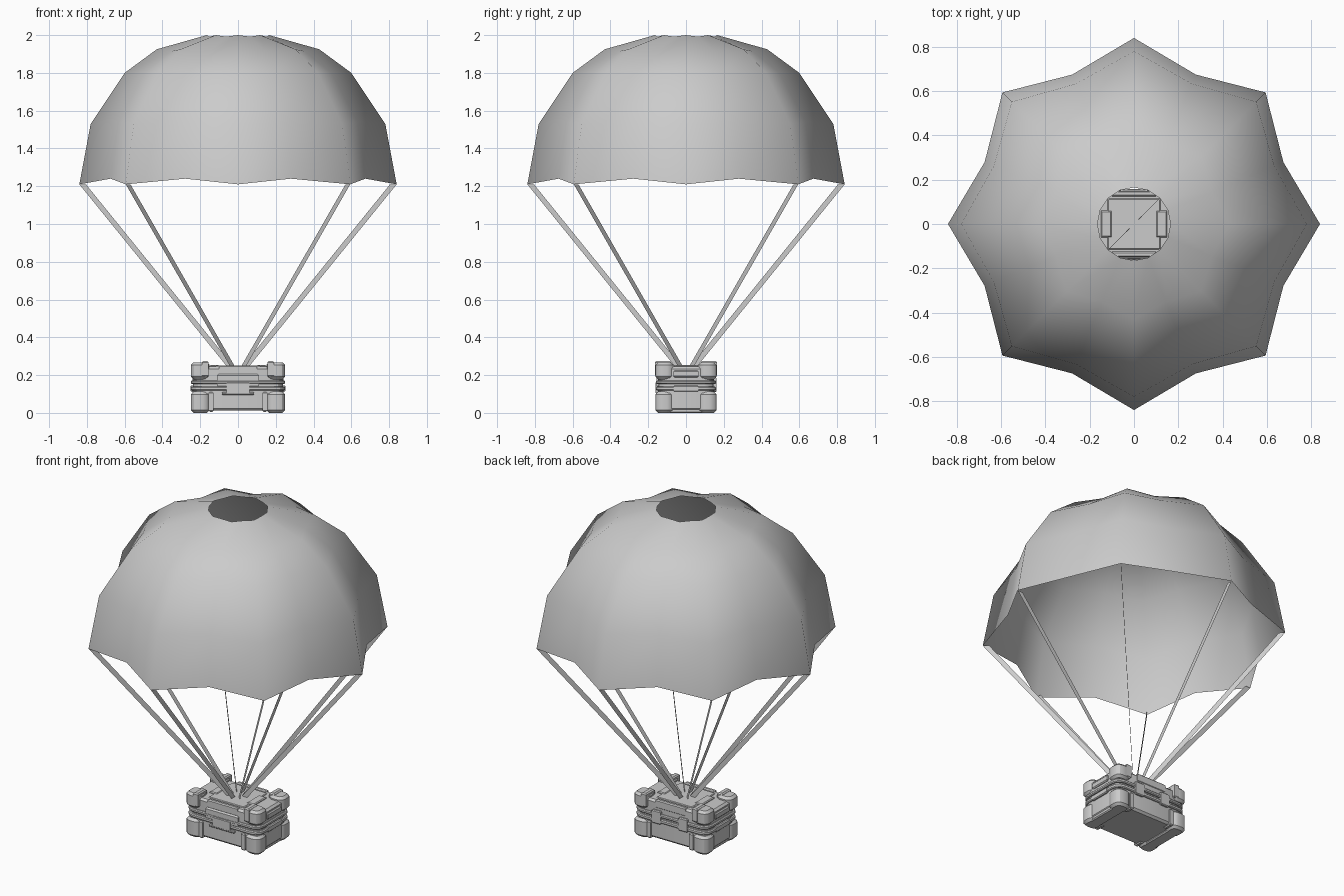
import bpy, bmesh, math
from mathutils import Vector

if "Cube" in bpy.data.objects:
    bpy.data.objects.remove(bpy.data.objects["Cube"])


def finish(name, bm, angle=None):
    me = bpy.data.meshes.new(name)
    bm.to_mesh(me)
    bm.free()
    ob = bpy.data.objects.new(name, me)
    bpy.context.collection.objects.link(ob)
    if angle:
        bpy.ops.object.select_all(action='DESELECT')
        ob.select_set(True)
        bpy.context.view_layer.objects.active = ob
        bpy.ops.object.shade_smooth_by_angle(angle=math.radians(angle))
    return ob


def slab(name, x, y, z, corner=0.0, edge=0.0):
    """Box between (lo, hi) ranges, rounded vertical corners, chamfered top and bottom."""
    bm = bmesh.new()
    bmesh.ops.create_cube(bm, size=1)
    for v in bm.verts:
        v.co = Vector([(r[0] + r[1]) / 2 + c * (r[1] - r[0]) for r, c in zip((x, y, z), v.co)])
    if corner:
        es = [e for e in bm.edges if abs(e.verts[0].co.z - e.verts[1].co.z) > 1e-5]
        bmesh.ops.bevel(bm, geom=es, offset=corner, segments=3, profile=0.5, affect='EDGES')
    if edge:
        es = [e for e in bm.edges if abs(e.verts[0].co.z - e.verts[1].co.z) < 1e-5]
        bmesh.ops.bevel(bm, geom=es, offset=edge, segments=1, affect='EDGES')
    return finish(name, bm, 30)


def span(a, b, s):
    return (a, b) if s > 0 else (-b, -a)


# Canopy: eight ridges with hollow gores between, open vent at the top
ridge = [(0.84, 1.21), (0.78, 1.53), (0.60, 1.80), (0.43, 1.925), (0.165, 2.0)]
valley = [(0.73, 1.24), (0.685, 1.54), (0.535, 1.80), (0.38, 1.915), (0.165, 1.992)]
bm = bmesh.new()
rings = []
for pr, pv in zip(ridge, valley):
    ring = []
    for i in range(16):
        r, z = pv if i % 2 else pr
        a = i * math.pi / 8
        ring.append(bm.verts.new((r * math.cos(a), r * math.sin(a), z)))
    rings.append(ring)
for lo, hi in zip(rings, rings[1:]):
    for i in range(16):
        j = (i + 1) % 16
        bm.faces.new((lo[i], lo[j], hi[j], hi[i]))
finish("canopy", bm, 60)

# Suspension straps: flat ribbons standing in radial planes
for k in range(8):
    a = k * math.pi / 4
    bm = bmesh.new()
    pts = [(0.84, 1.21), (0.805, 1.21), (0.015, 0.235), (0.05, 0.235)]
    bm.faces.new([bm.verts.new((r * math.cos(a), r * math.sin(a), z)) for r, z in pts])
    finish(f"strap_{k + 1}", bm)

# Crate shells and the recessed seam between them
slab("crate_base", (-0.24, 0.24), (-0.147, 0.147), (0.012, 0.135), 0.05, 0.012)
slab("crate_seam", (-0.238, 0.238), (-0.145, 0.145), (0.125, 0.165), 0.05)
slab("crate_lid", (-0.24, 0.24), (-0.147, 0.147), (0.155, 0.245), 0.05, 0.012)
slab("base_rim", (-0.25, 0.25), (-0.158, 0.158), (0.118, 0.140), 0.055, 0.005)
slab("lid_rim", (-0.25, 0.25), (-0.158, 0.158), (0.152, 0.172), 0.055, 0.005)

# Corner guards
for sx in (-1, 1):
    for sy in (-1, 1):
        slab("base_corner_guard", span(0.15, 0.25, sx), span(0.065, 0.162, sy),
             (0.0, 0.112), 0.035, 0.014)
        slab("lid_corner_guard", span(0.15, 0.25, sx), span(0.065, 0.162, sy),
             (0.178, 0.267), 0.035, 0.014)
        # Raised straps over the lid edges
        slab("lid_clamp", span(0.155, 0.19, sx), span(0.08, 0.163, sy),
             (0.19, 0.275), 0, 0.007)
        slab("base_clamp", span(0.13, 0.155, sx), span(0.10, 0.155, sy),
             (0.006, 0.11), 0, 0.006)

# Lid panels and edge ribs
slab("lid_panel", (-0.12, 0.12), (-0.115, 0.115), (0.235, 0.25), 0.01, 0.004)
for s in (-1, 1):
    slab("lid_edge_rib", (-0.10, 0.10), span(0.125, 0.15, s), (0.20, 0.252), 0, 0.006)
    slab("lid_end_bar", span(0.10, 0.15, s), (-0.06, 0.06), (0.235, 0.254), 0, 0.005)
    slab("bottom_skid", span(0.16, 0.235, s), (-0.10, 0.10), (0.0, 0.03), 0.01, 0.006)
    # End handles
    slab("end_handle", span(0.225, 0.249, s), (-0.065, 0.065), (0.188, 0.225), 0, 0.006)
    slab("end_latch", span(0.23, 0.252, s), (-0.065, 0.065), (0.112, 0.145), 0, 0.005)
    # Rear hinges
    slab("hinge", span(0.06, 0.12, s), (0.14, 0.161), (0.11, 0.19), 0, 0.005)

# Front latch with pull handle
slab("latch_plate", (-0.11, 0.11), (-0.157, -0.135), (0.135, 0.205), 0, 0.008)
slab("latch", (-0.06, 0.06), (-0.162, -0.14), (0.10, 0.165), 0, 0.006)
slab("latch_pull", (-0.085, 0.085), (-0.16, -0.14), (0.095, 0.11), 0, 0.004)
